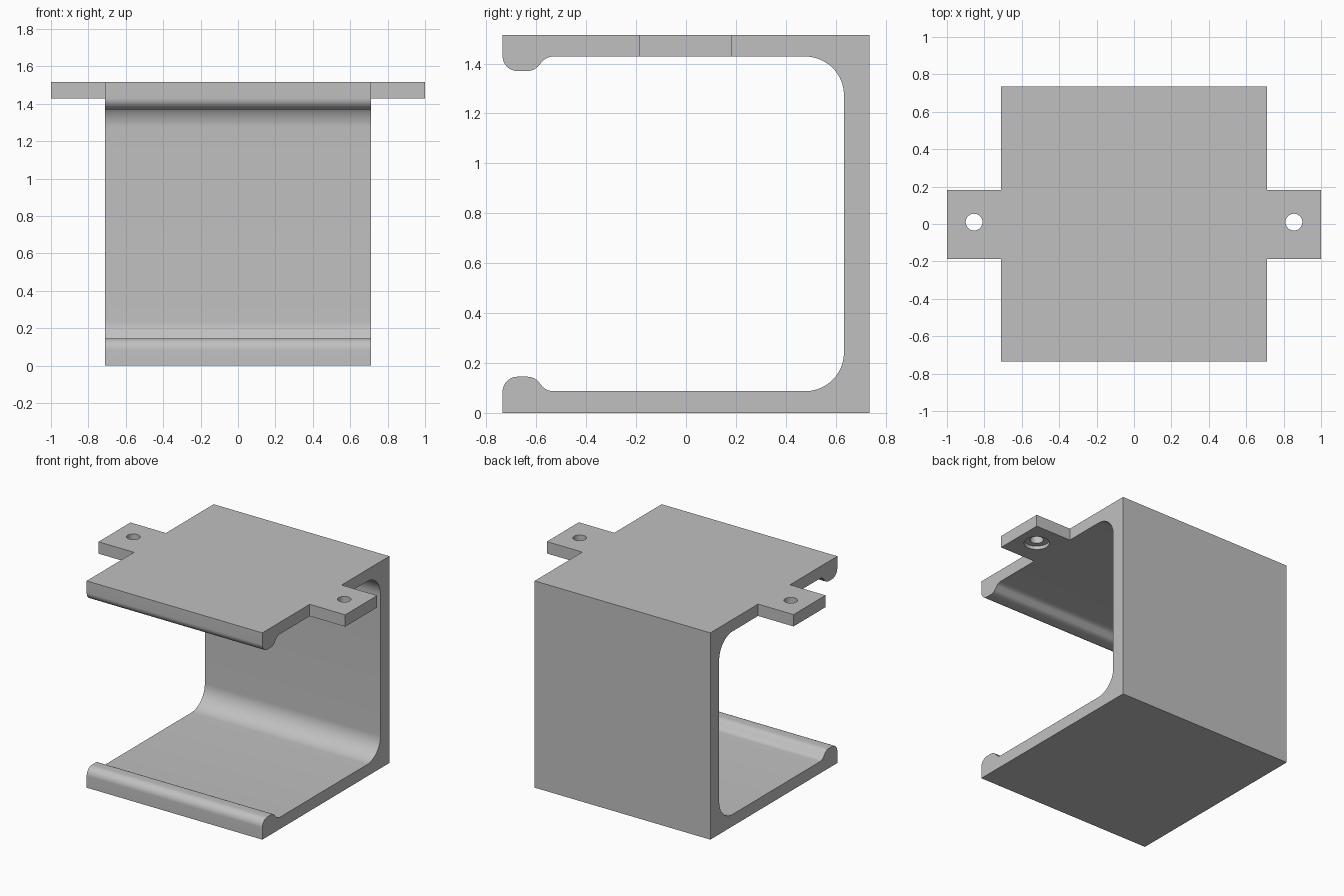
import bpy, bmesh
from math import sin, cos, radians

cube = bpy.data.objects.get("Cube")
if cube:
    bpy.data.objects.remove(cube, do_unlink=True)

HALF_W, HALF_D, HEIGHT = 0.712, 0.735, 1.515
WALL, BACK_IN = 0.087, 0.633
FILLET, LIP_R = 0.155, 0.06

grey = bpy.data.materials.new("light grey")
grey.use_nodes = True
colour = (0.53, 0.53, 0.53, 1)
grey.diffuse_color = colour
grey.node_tree.nodes["Principled BSDF"].inputs["Base Color"].default_value = colour


def arc(cy, cz, r, start, end, steps):
    angles = [radians(start + (end - start) * i / steps) for i in range(steps + 1)]
    return [(cy + r * cos(a), cz + r * sin(a)) for a in angles]


def make_object(name, bm):
    bmesh.ops.recalc_face_normals(bm, faces=bm.faces)
    mesh = bpy.data.meshes.new(name)
    bm.to_mesh(mesh)
    bm.free()
    mesh.materials.append(grey)
    ob = bpy.data.objects.new(name, mesh)
    bpy.context.collection.objects.link(ob)
    return ob


def prism(name, outline, place, direction):
    bm = bmesh.new()
    face = bm.faces.new([bm.verts.new(place(*p)) for p in outline])
    moved = bmesh.ops.extrude_face_region(bm, geom=[face])["geom"]
    verts = [g for g in moved if isinstance(g, bmesh.types.BMVert)]
    bmesh.ops.translate(bm, vec=direction, verts=verts)
    return make_object(name, bm)


def combine(target, helper, operation):
    mod = target.modifiers.new(operation, 'BOOLEAN')
    mod.operation, mod.solver, mod.object = operation, 'EXACT', helper
    bpy.context.view_layer.objects.active = target
    bpy.ops.object.modifier_apply(modifier=mod.name)
    bpy.data.objects.remove(helper, do_unlink=True)


# C-shaped section: lower arm with rounded lip, then its mirror image
lip_z = WALL + 0.058 - LIP_R
lower = [(-HALF_D, 0)]
lower += arc(-HALF_D + LIP_R, lip_z, LIP_R, 180, 90, 12)
lower += arc(-0.636, lip_z, LIP_R, 90, 45, 6)
lower += arc(-0.532, WALL + LIP_R, LIP_R, 225, 270, 6)
lower += arc(BACK_IN - FILLET, WALL + FILLET, FILLET, -90, 0, 20)
upper = [(y, HEIGHT - z) for y, z in reversed(lower)]
section = lower + upper + [(HALF_D, HEIGHT), (HALF_D, 0)]
bracket = prism("clip_bracket", section, lambda y, z: (-HALF_W, y, z), (2 * HALF_W, 0, 0))

# Mounting ears on both sides of the top plate
for side in (-1, 1):
    x0, x1 = side * (HALF_W - 0.1), side
    rect = [(x0, -0.187), (x1, -0.187), (x1, 0.183), (x0, 0.183)]
    ear = prism("ear", rect, lambda x, y: (x, y, HEIGHT - WALL), (0, 0, WALL))
    combine(bracket, ear, 'UNION')

# Screw holes with a shallow counterbore underneath
for side in (-1, 1):
    for radius, top in ((0.045, HEIGHT + 0.1), (0.085, HEIGHT - WALL + 0.025)):
        circle = arc(side * 0.855, 0.01, radius, 0, 360, 40)[:-1]
        base = HEIGHT - WALL - 0.05
        cutter = prism("cutter", circle, lambda x, y: (x, y, base), (0, 0, top - base))
        cutter.hide_render = True
        combine(bracket, cutter, 'DIFFERENCE')

bpy.ops.object.select_all(action='DESELECT')
bracket.select_set(True)
bpy.context.view_layer.objects.active = bracket
bpy.ops.object.shade_smooth_by_angle(angle=radians(30))
